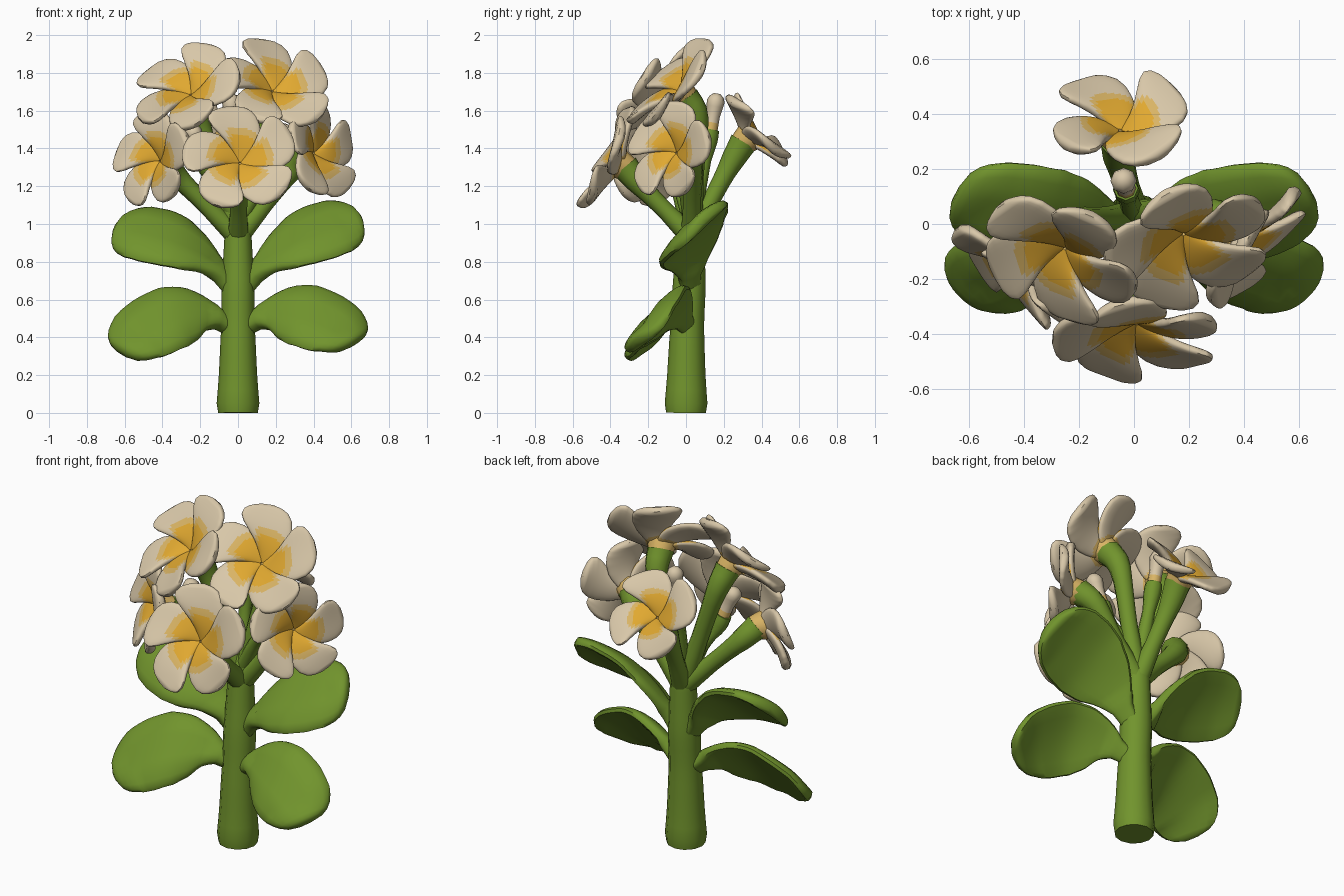
import bpy, bmesh, math
from mathutils import Vector as V

if "Cube" in bpy.data.objects:
    bpy.data.objects.remove(bpy.data.objects["Cube"])


def mat(name, c):
    m = bpy.data.materials.new(name)
    m.diffuse_color = (*c, 1)
    m.use_nodes = True
    m.node_tree.nodes["Principled BSDF"].inputs["Base Color"].default_value = m.diffuse_color
    return m


GREEN = mat("leaf green", (0.165, 0.295, 0.026))
CREAM = mat("petal cream", (0.69, 0.575, 0.395))
GOLD = mat("flower gold", (0.75, 0.395, 0.03))
PALE = mat("pale gold", (0.70, 0.46, 0.13))


def loft(bm, rings):
    """Skin a list of closed rings and cap both ends."""
    vs = [[bm.verts.new(p) for p in r] for r in rings]
    n = len(vs[0])
    faces = []
    for a, b in zip(vs, vs[1:]):
        for i in range(n):
            faces.append(bm.faces.new((a[i], a[(i + 1) % n], b[(i + 1) % n], b[i])))
    faces.append(bm.faces.new(vs[0][::-1]))
    faces.append(bm.faces.new(vs[-1]))
    bmesh.ops.recalc_face_normals(bm, faces=faces)
    return faces


def finish(bm, name, mats, angle=50):
    me = bpy.data.meshes.new(name)
    bm.to_mesh(me)
    bm.free()
    for m in mats:
        me.materials.append(m)
    for p in me.polygons:
        p.use_smooth = True
    me.set_sharp_from_angle(angle=math.radians(angle))
    ob = bpy.data.objects.new(name, me)
    bpy.context.collection.objects.link(ob)
    return ob


def sample(pts, t):
    """Catmull-Rom through points, t in 0..1."""
    n = len(pts) - 1
    i = min(int(t * n), n - 1)
    f = t * n - i
    p = [V(pts[max(0, min(n, k))]) for k in (i - 1, i, i + 1, i + 2)]
    return 0.5 * (2 * p[1] + (p[2] - p[0]) * f + (2 * p[0] - 5 * p[1] + 4 * p[2] - p[3]) * f ** 2
                  + (3 * p[1] - p[0] - 3 * p[2] + p[3]) * f ** 3)


def lin(table, t):
    """Linear lookup in (t, value) pairs."""
    for (a, x), (b, y) in zip(table, table[1:]):
        if t <= b:
            return x + (y - x) * (t - a) / (b - a)
    return table[-1][1]


def tube(bm, pts, radii, steps=10, sides=10):
    rings = []
    for k in range(steps + 1):
        t = k / steps
        c = sample(pts, t)
        d = (sample(pts, min(1, t + .02)) - sample(pts, max(0, t - .02))).normalized()
        s = d.cross(V((1, 0, 0))).normalized()
        q = d.cross(s)
        r = lin(radii, t)
        rings.append([c + r * (math.cos(a) * s + math.sin(a) * q)
                      for a in (2 * math.pi * i / sides for i in range(sides))])
    return loft(bm, rings)


# ---- main stem
bm = bmesh.new()
tube(bm, [(0, 0, 0), (0, .005, .4), (0, .02, .75), (0, .03, 1.1)],
     [(0, .105), (.03, .116), (.2, .1), (.4, .088), (.6, .088), (.7, .08), (.88, .068), (1, .03)], 16, 12)
finish(bm, "main_stem", [GREEN])

# ---- leaves: two mirrored pairs
LEAF_W = [(0, .045), (.12, .055), (.22, .105), (.35, .165), (.5, .2), (.65, .207),
          (.8, .19), (.9, .152), (.97, .09), (1, .04)]


def leaf(name, side, path, wide, droop, scale):
    bm = bmesh.new()
    rings = []
    wide = V(wide).normalized()
    for k in range(25):
        t = k / 24
        c = sample(path, t)
        c.z -= droop * t * t
        d = (sample(path, min(1, t + .03)) - sample(path, max(0, t - .03))).normalized()
        w = (wide - d * wide.dot(d)).normalized()
        n = d.cross(w)
        if n.z < 0:
            n = -n
        hw = lin(LEAF_W, t) * scale
        th = (.036 if t > .2 else .045) * (1 if t < .97 else .5)
        ring = []
        for i in range(20):
            a = 2 * math.pi * i / 20
            x, y = math.cos(a), math.sin(a)
            h = th * math.copysign(abs(y) ** .6, y) - .14 * hw * x * x
            if i == 5 and .2 < t < .85:      # midrib groove
                h -= .012
            ring.append(c + w * x * hw + n * h)
        rings.append([V((p.x * side, p.y, p.z)) for p in ring])
    loft(bm, rings)
    finish(bm, name, [GREEN])


LOW = [(.04, 0, .46), (.18, -.06, .535), (.34, -.14, .535), (.51, -.205, .465), (.62, -.26, .37)]
HIGH = [(.03, .02, .66), (.16, .01, .82), (.32, .01, .93), (.5, .05, 1.0), (.65, .10, 1.03)]
for s, nm in ((1, "right"), (-1, "left")):
    leaf("lower_leaf_" + nm, s, LOW, (0, .66, .75), 0 if s > 0 else .05, 1.03)
    leaf("upper_leaf_" + nm, s, HIGH, (0, .8, .7), 0 if s > 0 else .05, 1.08)

# ---- flowers
PETAL_W = [(0, .03), (.2, .07), (.4, .105), (.6, .128), (.75, .132), (.87, .116),
           (.95, .082), (1, .035)]
SIDES = 28


def flower(name, center, n, R, phase, petals=5, widen=1.0):
    c, n = V(center), V(n).normalized()
    X = V((0, 0, 1)).cross(n).normalized()
    Y = n.cross(X)
    k = R / .3
    # overlapping pinwheel petals, built in the flower's own frame
    bm = bmesh.new()
    for j in range(petals):
        base = math.radians(phase) + j * 2 * math.pi / petals
        rings = []
        for q in range(33):
            u = q / 32
            a = base - .7 * (1 - u) ** 2
            er, es = V((math.cos(a), math.sin(a), 0)), V((-math.sin(a), math.cos(a), 0))
            hw = lin(PETAL_W, u) * k * widen
            th = .026 * (1 if u < .96 else .75 if u < .99 else .5)
            ring = []
            for i in range(SIDES):
                b = 2 * math.pi * i / SIDES
                x, y = math.cos(b), math.sin(b)
                h = -.065 + .17 * u - .09 * u * u + .2 * hw * x
                h += th * math.copysign(abs(y) ** .7, y) + .12 * hw * x * x
                ring.append(er * (u * R + .006) + es * x * hw + V((0, 0, h)))
            rings.append(ring)
        for fi, f in enumerate(loft(bm, rings)):
            m = f.calc_center_median()
            r = math.hypot(m.x, m.y) / k
            x = math.cos(2 * math.pi * (fi % SIDES + .5) / SIDES)
            if f.normal.z > .1:     # gold throat, cream along the rolled edge
                lim = .142 - .075 * max(0, x - .45) / .55
                f.material_index = 1 if r < lim else 2 if r < lim + .035 else 0
            else:
                f.material_index = 2 if r < .09 else 0
    for v in bm.verts:
        v.co = c + X * v.co.x + Y * v.co.y + n * v.co.z
    finish(bm, name + "_petals", [CREAM, GOLD, PALE])
    # pale collar behind the petals
    bm = bmesh.new()
    tube(bm, [c - n * .12, c - n * .09, c - n * .05], [(0, .06), (1, .08)], 2)
    finish(bm, name + "_collar", [PALE])
    # green branch swelling into the calyx
    bm = bmesh.new()
    s = V((0, .03, .93))
    end, pre = c - n * .085, c - n * .18
    pre.z -= .06
    tube(bm, [s, s.lerp(pre, .5), pre, end],
         [(0, .06), (.35, .046), (.55, .05), (.75, .064), (1, .075)], 12)
    finish(bm, name + "_branch", [GREEN])


flower("upper_left_flower", (-.265, -.115, 1.71), (-.36, -.66, .66), .295, 86)
flower("upper_right_flower", (.19, -.065, 1.73), (.24, -.70, .66), .305, 93)
flower("front_flower", (.01, -.40, 1.34), (.02, -.89, .43), .30, 102)
flower("left_flower", (-.44, -.18, 1.34), (-.66, -.73, .16), .255, 100)
flower("right_flower", (.43, -.075, 1.385), (.76, -.6, .2), .26, 88)
flower("back_flower", (-.05, .37, 1.49), (0, .76, .65), .25, 38, 4, 1.15)


# ---- closed buds on short stalks
def bud(name, base, tip):
    b, t = V(base), V(tip)
    d = t - b
    s = V((0, .03, 1.0))
    bm = bmesh.new()
    tube(bm, [s, s.lerp(b, .5), b - d * .5, b], [(0, .045), (.5, .035), (.8, .05), (1, .045)], 8, 8)
    finish(bm, name + "_stalk", [GREEN])
    bm = bmesh.new()
    for f in tube(bm, [b - d * .05, b + d * .5, t],
                  [(0, .038), (.4, .036), (.75, .048), (.9, .036), (1, .018)], 8, 8):
        f.material_index = 1 if (f.calc_center_median() - b).dot(d) < .22 * d.dot(d) else 0
    finish(bm, name, [CREAM, PALE])


bud("back_bud", (-.03, .13, 1.50), (-.04, .165, 1.69))
bud("right_bud", (.20, -.03, 1.36), (.25, -.05, 1.53))
bud("left_bud", (-.19, -.08, 1.36), (-.25, -.11, 1.52))
